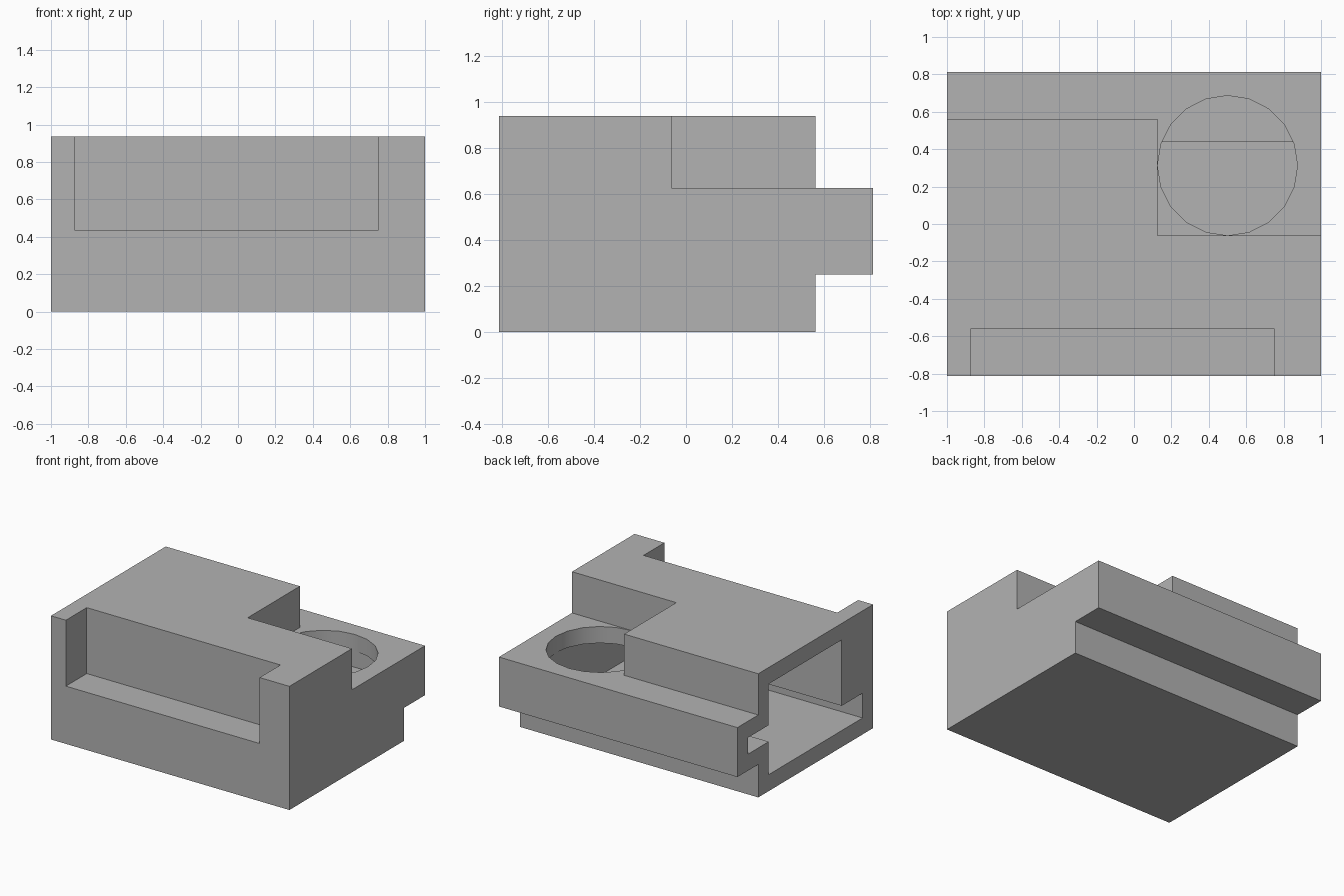
import bpy
import bmesh

if "Cube" in bpy.data.objects:
    bpy.data.objects.remove(bpy.data.objects["Cube"], do_unlink=True)

WALL = 0.125


def add_object(name, bm):
    bmesh.ops.recalc_face_normals(bm, faces=bm.faces)
    mesh = bpy.data.meshes.new(name)
    bm.to_mesh(mesh)
    bm.free()
    obj = bpy.data.objects.new(name, mesh)
    bpy.context.collection.objects.link(obj)
    return obj


def extrude_profile(name, points, x0, x1):
    """Extrude a closed (y, z) outline along x."""
    bm = bmesh.new()
    face = bm.faces.new([bm.verts.new((x0, y, z)) for y, z in points])
    new = bmesh.ops.extrude_face_region(bm, geom=[face])["geom"]
    verts = [v for v in new if isinstance(v, bmesh.types.BMVert)]
    bmesh.ops.translate(bm, verts=verts, vec=(x1 - x0, 0, 0))
    return add_object(name, bm)


def box(name, x0, x1, y0, y1, z0, z1):
    return extrude_profile(name, [(y0, z0), (y1, z0), (y1, z1), (y0, z1)], x0, x1)


def cut(target, cutter):
    cutter.hide_render = True
    mod = target.modifiers.new("Cut", 'BOOLEAN')
    mod.operation = 'DIFFERENCE'
    mod.solver = 'EXACT'
    mod.object = cutter
    bpy.ops.object.select_all(action='DESELECT')
    bpy.context.view_layer.objects.active = target
    target.select_set(True)
    bpy.ops.object.modifier_apply(modifier=mod.name)
    bpy.data.objects.remove(cutter, do_unlink=True)


# Outer housing with a flange along the back
housing = extrude_profile("housing", [
    (-0.8125, 0), (0.5625, 0), (0.5625, 0.25), (0.8125, 0.25),
    (0.8125, 0.625), (0.5625, 0.625), (0.5625, 0.9375), (-0.8125, 0.9375)], -1, 1)

# Front recess and back corner step
cut(housing, box("front_recess", -0.875, 0.75, -1, -0.5625, 0.4375, 1.2))
cut(housing, box("corner_step", 0.125, 1.2, -0.0625, 0.7, 0.625, 1.2))

# Inner cavity keeps an even wall and is open at one end
cavity = extrude_profile("cavity", [
    (-0.6875, 0.125), (0.4375, 0.125), (0.4375, 0.375), (0.6875, 0.375),
    (0.6875, 0.5), (0.4375, 0.5), (0.4375, 0.8125), (-0.4375, 0.8125),
    (-0.4375, 0.3125), (-0.6875, 0.3125)], -1.2, 1 - WALL)
cut(cavity, box("cavity_step", 0.125 - WALL, 1.2, -0.0625 - WALL, 0.6, 0.5, 1.2))
cut(housing, cavity)

# Round opening through the step
bm = bmesh.new()
bmesh.ops.create_cone(bm, cap_ends=True, segments=20, radius1=0.374,
                      radius2=0.374, depth=0.3)
bmesh.ops.translate(bm, verts=bm.verts, vec=(0.5, 0.3125, 0.59))
cut(housing, add_object("round_opening", bm))

# Plain grey material
grey = bpy.data.materials.new("grey")
grey.use_nodes = True
colour = (0.45, 0.45, 0.45, 1)
grey.diffuse_color = colour
grey.node_tree.nodes["Principled BSDF"].inputs["Base Color"].default_value = colour
housing.data.materials.clear()
housing.data.materials.append(grey)

bpy.ops.object.select_all(action='DESELECT')
housing.select_set(True)
bpy.context.view_layer.objects.active = housing
bpy.ops.object.shade_smooth_by_angle()
